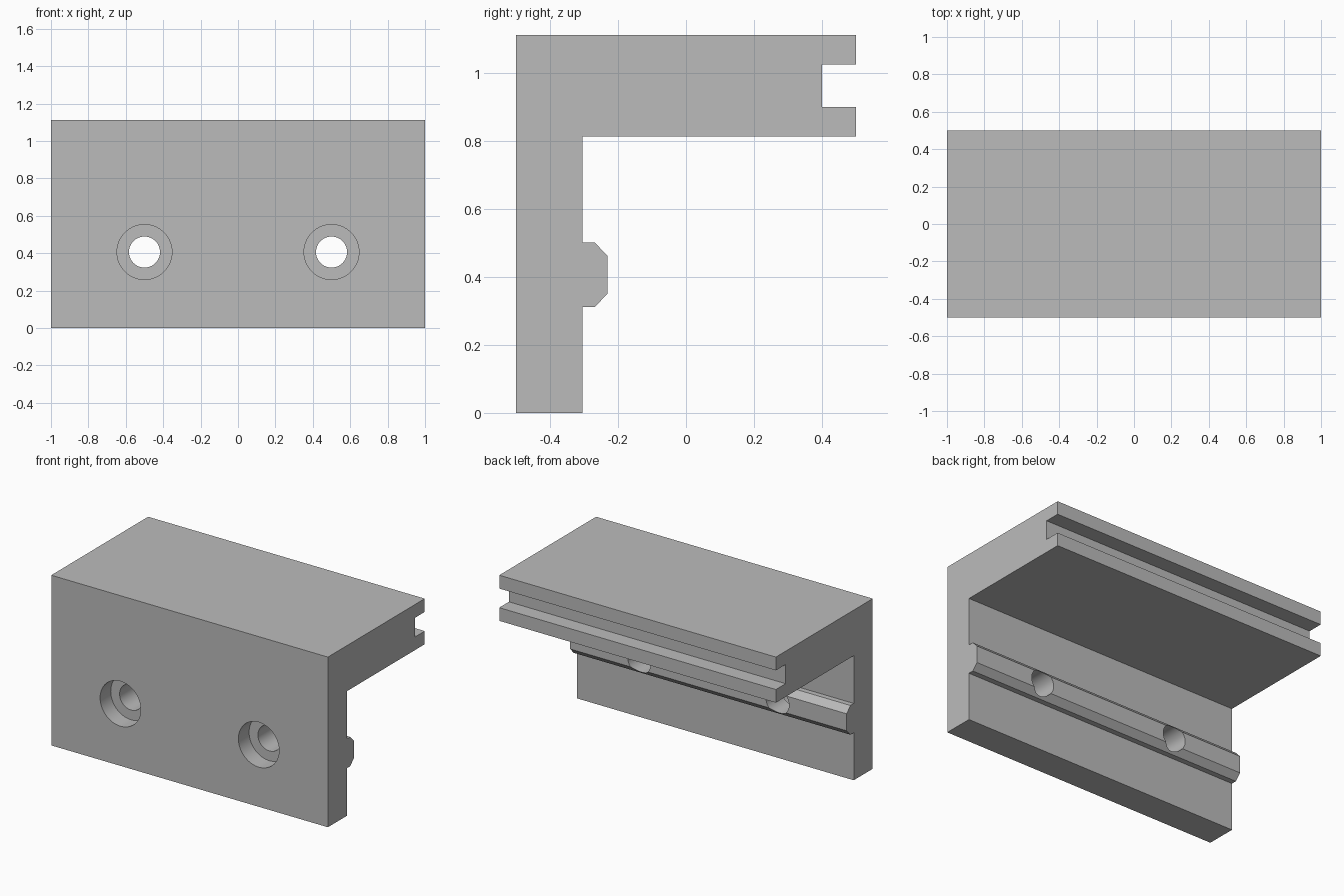
import bpy
import bmesh
import math

if "Cube" in bpy.data.objects:
    bpy.data.objects.remove(bpy.data.objects["Cube"], do_unlink=True)

# Plain grey finish
grey = bpy.data.materials.new("plain_grey")
grey.use_nodes = True
colour = (0.5, 0.5, 0.5, 1)
grey.diffuse_color = colour
grey.node_tree.nodes["Principled BSDF"].inputs["Base Color"].default_value = colour

HALF_LENGTH = 1.0
FRONT, PLATE_BACK, BACK = -0.5, -0.304, 0.5
TOP, SHELF_UNDER = 1.112, 0.814
HOLE_Z = 0.406


def extrude_profile(name, points):
    """Extrude a closed (y, z) outline along the full x length."""
    bm = bmesh.new()
    face = bm.faces.new([bm.verts.new((-HALF_LENGTH, y, z)) for y, z in points])
    grown = bmesh.ops.extrude_face_region(bm, geom=[face])["geom"]
    verts = [v for v in grown if isinstance(v, bmesh.types.BMVert)]
    bmesh.ops.translate(bm, verts=verts, vec=(2 * HALF_LENGTH, 0, 0))
    bmesh.ops.recalc_face_normals(bm, faces=bm.faces[:])
    mesh = bpy.data.meshes.new(name)
    bm.to_mesh(mesh)
    bm.free()
    mesh.materials.append(grey)
    obj = bpy.data.objects.new(name, mesh)
    bpy.context.collection.objects.link(obj)
    return obj


def drill(target, x, radius, y_start, y_end):
    """Cut a round hole along y, then discard the cutter."""
    bpy.ops.mesh.primitive_cylinder_add(
        vertices=64, radius=radius, depth=y_end - y_start,
        location=(x, (y_start + y_end) / 2, HOLE_Z), rotation=(math.pi / 2, 0, 0))
    cutter = bpy.context.object
    cutter.name = "hole_cutter"
    cutter.hide_render = True
    cutter.data.materials.append(grey)
    mod = target.modifiers.new("hole", "BOOLEAN")
    mod.operation = "DIFFERENCE"
    mod.solver = "EXACT"
    mod.object = cutter
    bpy.context.view_layer.objects.active = target
    bpy.ops.object.modifier_apply(modifier=mod.name)
    bpy.data.objects.remove(cutter, do_unlink=True)


# Angle bracket: front plate, locating rib, shelf with grooved back edge
rib = [(PLATE_BACK, 0.311), (-0.269, 0.311), (-0.231, 0.351),
       (-0.231, 0.462), (-0.269, 0.502), (PLATE_BACK, 0.502)]
groove = [(BACK, 0.9), (0.4, 0.9), (0.4, 1.025), (BACK, 1.025)]
outline = [(FRONT, 0), (PLATE_BACK, 0), *rib, (PLATE_BACK, SHELF_UNDER),
           (BACK, SHELF_UNDER), *groove, (BACK, TOP), (FRONT, TOP)]
bracket = extrude_profile("angle_bracket", outline)

# Counterbored screw holes
for side in (-1, 1):
    drill(bracket, side * 0.5, 0.147, FRONT - 0.1, FRONT + 0.11)
    drill(bracket, side * 0.5, 0.083, FRONT - 0.1, 0)

# Smooth hole walls, sharp edges elsewhere
bpy.ops.object.select_all(action="DESELECT")
bracket.select_set(True)
bpy.context.view_layer.objects.active = bracket
bpy.ops.object.shade_smooth_by_angle(angle=math.radians(30))
